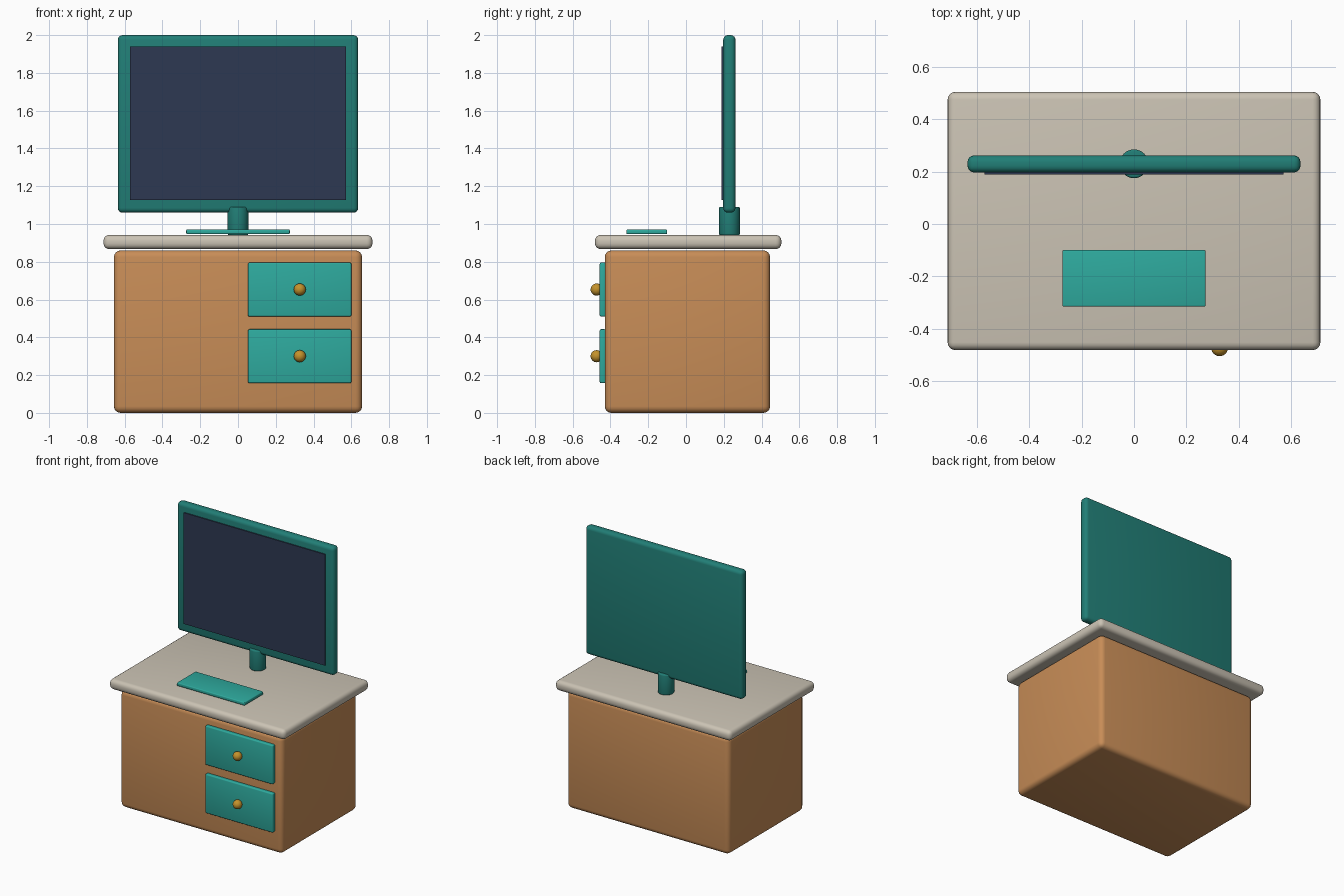
import bpy
import math

if "Cube" in bpy.data.objects:
    bpy.data.objects.remove(bpy.data.objects["Cube"])


def material(name, rgb):
    """Flat colour from 0-255 sRGB values."""
    m = bpy.data.materials.new(name)
    lin = [((c / 255 + 0.055) / 1.055) ** 2.4 for c in rgb]
    m.diffuse_color = (*lin, 1)
    m.use_nodes = True
    m.node_tree.nodes["Principled BSDF"].inputs["Base Color"].default_value = m.diffuse_color
    return m


WOOD = material("warm wood", (200, 141, 87))
STONE = material("pale stone", (203, 195, 180))
TEAL = material("bright teal", (46, 170, 158))
DARK_TEAL = material("dark teal", (33, 126, 118))
SCREEN = material("dark navy", (45, 57, 82))
BRASS = material("brass", (196, 146, 44))


def finish(obj, name, mat, bevel=0.0, segments=4):
    obj.name = name
    obj.data.materials.append(mat)
    if bevel:
        mod = obj.modifiers.new("rounded edges", 'BEVEL')
        mod.width = bevel
        mod.segments = segments
        mod.limit_method = 'ANGLE'
        bpy.ops.object.modifier_apply(modifier=mod.name)
    bpy.ops.object.shade_smooth_by_angle(angle=math.radians(35))
    return obj


def box(name, x, y, z, mat, bevel=0.0, segments=4):
    """Box from (low, high) ranges on each axis."""
    ranges = (x, y, z)
    bpy.ops.mesh.primitive_cube_add(size=1, location=[(a + b) / 2 for a, b in ranges])
    obj = bpy.context.object
    obj.scale = [b - a for a, b in ranges]
    bpy.ops.object.transform_apply(location=False, rotation=False, scale=True)
    return finish(obj, name, mat, bevel, segments)


# Cabinet and worktop
box("cabinet", (-0.657, 0.657), (-0.43, 0.445), (0.0, 0.86), WOOD, 0.035)
box("worktop", (-0.712, 0.712), (-0.482, 0.505), (0.867, 0.942), STONE, 0.03)

# Two drawers with round knobs
for label, z in (("lower", 0.3), ("upper", 0.653)):
    box(label + "_drawer", (0.053, 0.6), (-0.457, -0.425), (z - 0.143, z + 0.143), TEAL, 0.008, 3)
    bpy.ops.mesh.primitive_uv_sphere_add(segments=24, ring_count=16, radius=0.032,
                                         location=(0.327, -0.473, z))
    finish(bpy.context.object, label + "_knob", BRASS)

# Monitor: frame, screen plate and stand
box("monitor_frame", (-0.636, 0.636), (0.197, 0.262), (1.06, 2.0), DARK_TEAL, 0.025)
box("monitor_screen", (-0.572, 0.572), (0.189, 0.1985), (1.127, 1.94), SCREEN)
bpy.ops.mesh.primitive_cylinder_add(vertices=32, radius=0.055, depth=0.15,
                                    location=(0, 0.23, 1.016))
finish(bpy.context.object, "monitor_stand", DARK_TEAL, 0.008, 3)

# Keyboard
box("keyboard", (-0.274, 0.274), (-0.316, -0.1), (0.946, 0.971), TEAL, 0.006, 3)
